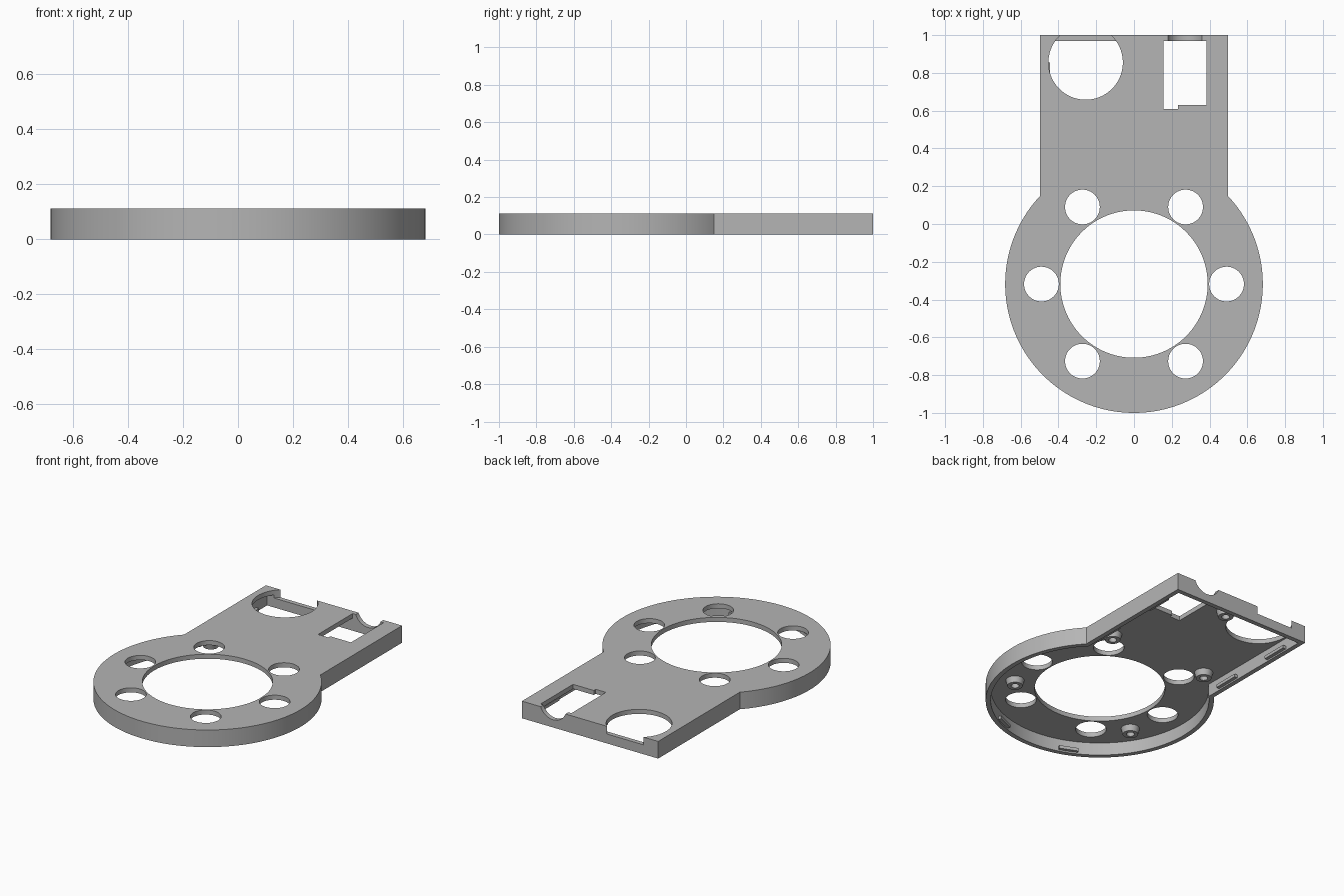
import bpy, bmesh, math
from mathutils import Matrix, Vector

cube = bpy.data.objects.get("Cube")
if cube:
    bpy.data.objects.remove(cube, do_unlink=True)

HEIGHT, PLATE_Z, WALL = 0.113, 0.083, 0.03
RING_Y, RING_R, HALF_W, BACK = -0.318, 0.682, 0.497, 1.0

grey = bpy.data.materials.new("plain_grey")
grey.use_nodes = True
grey.diffuse_color = (0.46, 0.46, 0.46, 1)
grey.node_tree.nodes["Principled BSDF"].inputs["Base Color"].default_value = grey.diffuse_color


def make_object(name, bm):
    bmesh.ops.recalc_face_normals(bm, faces=bm.faces)
    mesh = bpy.data.meshes.new(name)
    bm.to_mesh(mesh)
    bm.free()
    mesh.materials.append(grey)
    obj = bpy.data.objects.new(name, mesh)
    bpy.context.collection.objects.link(obj)
    return obj


def prism(name, points, z0, z1):
    bm = bmesh.new()
    face = bm.faces.new([bm.verts.new((x, y, z0)) for x, y in points])
    top = bmesh.ops.extrude_face_region(bm, geom=[face])["geom"]
    bmesh.ops.translate(bm, vec=(0, 0, z1 - z0),
                        verts=[v for v in top if isinstance(v, bmesh.types.BMVert)])
    return make_object(name, bm)


def circle(x, y, r, count=64):
    return [(x + r * math.cos(2 * math.pi * i / count),
             y + r * math.sin(2 * math.pi * i / count)) for i in range(count)]


def outline(inset, count=120):
    """Round head with a rectangular tail."""
    r, w = RING_R - inset, HALF_W - inset
    start = math.acos(w / r)
    sweep = math.pi + 2 * start
    arc = [(r * math.cos(start - sweep * i / count),
            RING_Y + r * math.sin(start - sweep * i / count)) for i in range(count + 1)]
    return arc + [(-w, BACK - inset), (w, BACK - inset)]


def box(name, matrix, size):
    bm = bmesh.new()
    bmesh.ops.create_cube(bm, size=1, matrix=matrix @ Matrix.Diagonal((*size, 1)))
    return make_object(name, bm)


def smooth(obj):
    bpy.ops.object.select_all(action="DESELECT")
    obj.select_set(True)
    bpy.context.view_layer.objects.active = obj
    bpy.ops.object.shade_smooth_by_angle(angle=math.radians(30))


# Shell and its hollow underside
shell = prism("cover_shell", outline(0), 0, HEIGHT)
cutters = [prism("cavity_cutter", outline(WALL), -0.1, PLATE_Z)]

# Central opening and six round holes about it
LOW, HIGH = 0.062, 0.2
cutters.append(prism("centre_cutter", circle(0, RING_Y, 0.39, 120), LOW, HIGH))
for side in (-1, 1):
    for x, dy in ((0.49, 0), (0.273, 0.408), (0.273, -0.408)):
        cutters.append(prism("hole_cutter", circle(side * x, RING_Y + dy, 0.092), LOW, HIGH))

# Large round hole that also notches the back wall
cutters.append(prism("round_window_cutter", circle(-0.256, 0.855, 0.197, 96), LOW, HIGH))

# Stepped rectangular window
window = [(0.157, 0.61), (0.232, 0.61), (0.232, 0.63), (0.383, 0.63),
          (0.383, 0.97), (0.157, 0.97)]
cutters.append(prism("window_cutter", window, LOW, HIGH))

# Curved cable notch through the back wall
notch = prism("notch_cutter", circle(0, 0, 0.097), -0.05, 0.04)
notch.data.transform(Matrix.Translation((0.27, 1.01, 0.148)) @ Matrix.Rotation(math.pi / 2, 4, "X"))
cutters.append(notch)

for cutter in cutters:
    cutter.hide_render = True
    mod = shell.modifiers.new(cutter.name, "BOOLEAN")
    mod.operation, mod.solver, mod.object = "DIFFERENCE", "EXACT", cutter
bpy.context.view_layer.update()
bpy.ops.object.select_all(action="DESELECT")
shell.select_set(True)
bpy.context.view_layer.objects.active = shell
for mod in list(shell.modifiers):
    bpy.ops.object.modifier_apply(modifier=mod.name)
for cutter in cutters:
    bpy.data.objects.remove(cutter, do_unlink=True)
smooth(shell)


# Hollow screw bosses under the plate
def screw_boss(x, y):
    bm = bmesh.new()
    profile = [(0.024, PLATE_Z), (0.024, 0.045), (0.046, 0.045), (0.056, PLATE_Z + 0.002)]
    verts = [bm.verts.new((r, 0, z)) for r, z in profile]
    edges = [bm.edges.new(pair) for pair in zip(verts, verts[1:])]
    bmesh.ops.spin(bm, geom=verts + edges, cent=(0, 0, 0), axis=(0, 0, 1),
                   angle=2 * math.pi, steps=32)
    bmesh.ops.remove_doubles(bm, verts=bm.verts, dist=0.0001)
    bmesh.ops.translate(bm, verts=bm.verts, vec=(x, y, 0))
    smooth(make_object("screw_boss", bm))


for side in (-1, 1):
    screw_boss(side * 0.355, 0.225)
    screw_boss(side * 0.45, -0.57)
screw_boss(0.015, 0.87)

# Snap tabs along the inner walls
for side in (-1, 1):
    for y in (0.32, 0.77):
        box("side_snap_tab", Matrix.Translation((side * 0.458, y, 0.02)), (0.026, 0.17, 0.02))
    angle = math.radians(270 + side * 23)
    place = (Matrix.Translation((0, RING_Y, 0.02)) @ Matrix.Rotation(angle, 4, "Z")
             @ Matrix.Translation((RING_R - WALL - 0.008, 0, 0)))
    box("ring_snap_tab", place, (0.026, 0.12, 0.02))
